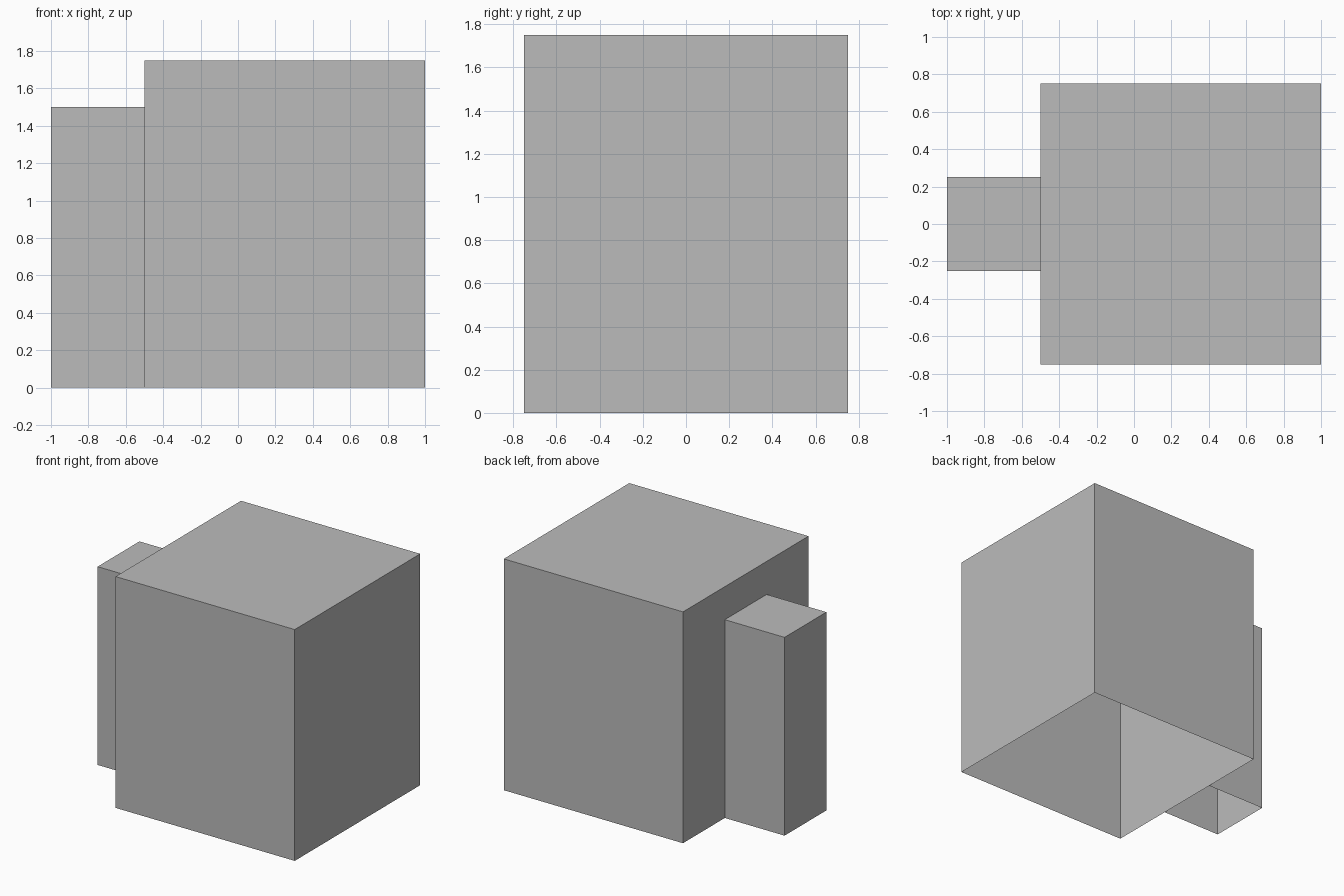
import bpy
import bmesh
from mathutils import Vector

cube = bpy.data.objects.get("Cube")
if cube:
    bpy.data.objects.remove(cube, do_unlink=True)

grey = bpy.data.materials.new("plain_grey")
grey.use_nodes = True
grey.diffuse_color = (0.5, 0.5, 0.5, 1)
grey.node_tree.nodes["Principled BSDF"].inputs["Base Color"].default_value = grey.diffuse_color


def shell(name, low, high, open_sides):
    """Box between two corners, without the faces that point along open_sides."""
    low, high = Vector(low), Vector(high)
    bm = bmesh.new()
    bmesh.ops.create_cube(bm, size=1)
    bm.normal_update()
    gone = [f for f in bm.faces
            if any(f.normal.dot(Vector(side)) > 0.9 for side in open_sides)]
    bmesh.ops.delete(bm, geom=gone, context='FACES')
    bmesh.ops.scale(bm, vec=high - low, verts=bm.verts)
    bmesh.ops.translate(bm, vec=(low + high) / 2, verts=bm.verts)
    mesh = bpy.data.meshes.new(name)
    bm.to_mesh(mesh)
    bm.free()
    mesh.materials.append(grey)
    obj = bpy.data.objects.new(name, mesh)
    bpy.context.collection.objects.link(obj)
    return obj


DOWN, LEFT = (0, 0, -1), (1, 0, 0)

# Main block, open underneath
shell("main_block", (-0.5, -0.75, 0), (1, 0.75, 1.75), [DOWN])

# Side tower, open underneath and closed off by the wall of the main block
shell("side_tower", (-1, -0.25, 0), (-0.5, 0.25, 1.5), [DOWN, LEFT])
